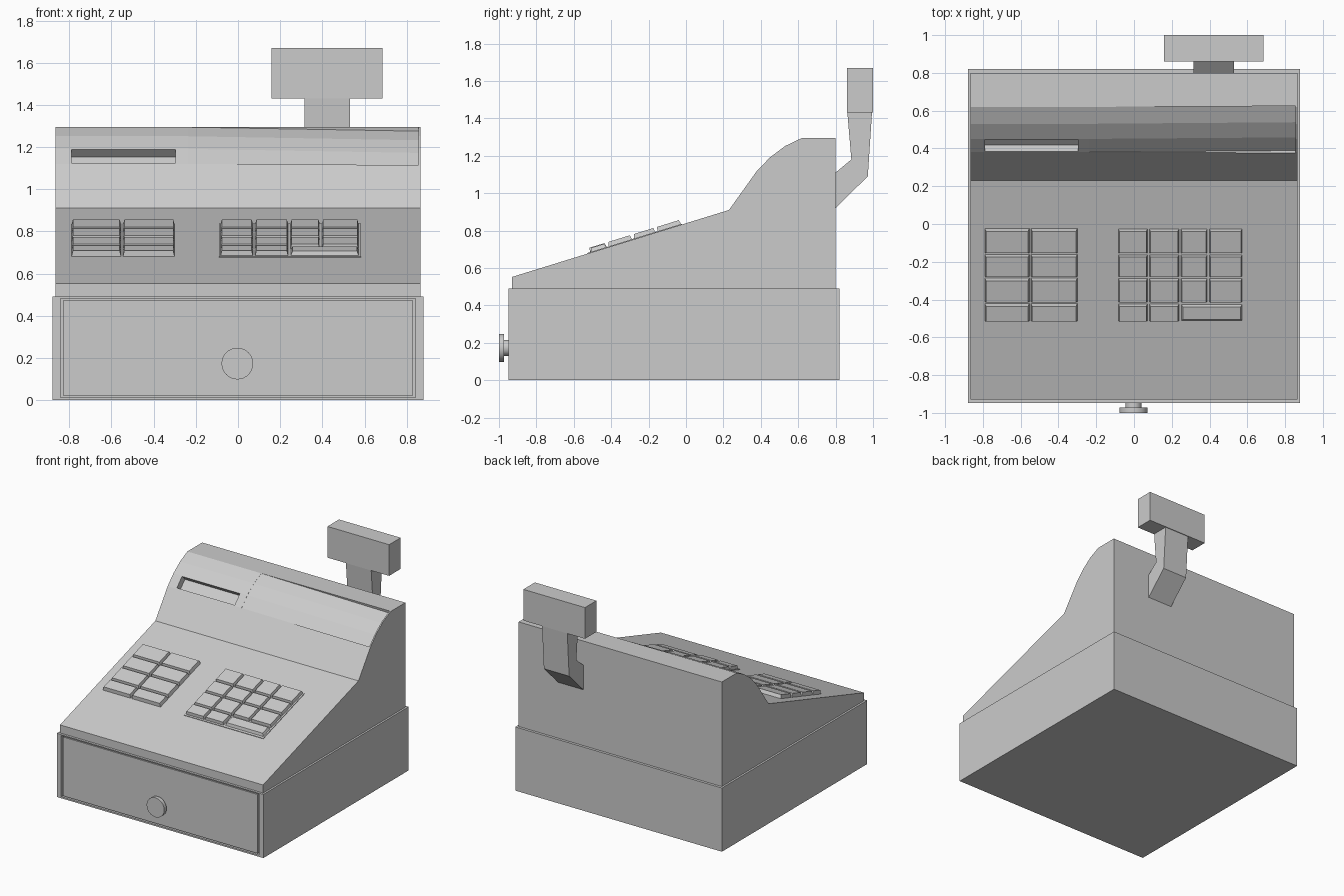
import bpy, bmesh, math
from mathutils import Matrix, Vector

if "Cube" in bpy.data.objects:
    bpy.data.objects.remove(bpy.data.objects["Cube"])


def make(name, bm):
    bmesh.ops.recalc_face_normals(bm, faces=bm.faces)
    me = bpy.data.meshes.new(name)
    bm.to_mesh(me)
    bm.free()
    ob = bpy.data.objects.new(name, me)
    bpy.context.collection.objects.link(ob)
    return ob


def loft(name, sec_a, sec_b, xa, xb):
    """Solid between two (y, z) sections at xa and xb."""
    bm = bmesh.new()
    a = [bm.verts.new((xa, y, z)) for y, z in sec_a]
    b = [bm.verts.new((xb, y, z)) for y, z in sec_b]
    bm.faces.new(a)
    bm.faces.new(b[::-1])
    n = len(a)
    for i in range(n):
        j = (i + 1) % n
        bm.faces.new((a[i], b[i], b[j], a[j]))
    return make(name, bm)


def box(name, x0, x1, y0, y1, z0, z1):
    sec = [(y0, z0), (y1, z0), (y1, z1), (y0, z1)]
    return loft(name, sec, sec, x0, x1)


def cut(ob, cutter):
    cutter.hide_render = True
    m = ob.modifiers.new("cut", 'BOOLEAN')
    m.operation, m.object, m.solver = 'DIFFERENCE', cutter, 'EXACT'
    bpy.context.view_layer.objects.active = ob
    bpy.ops.object.modifier_apply(modifier=m.name)
    bpy.data.objects.remove(cutter)


# Drawer housing with recessed opening, and drawer front
base = box("drawer_housing", -0.88, 0.88, -0.948, 0.82, 0, 0.49)
cut(base, box("drawer_cutter", -0.842, 0.842, -1.0, -0.91, 0.012, 0.482))
box("drawer_front", -0.828, 0.828, -0.944, -0.90, 0.02, 0.474)

# Drawer knob
bm = bmesh.new()
for r, y0, y1 in ((0.043, -0.975, -0.94), (0.075, -1.0, -0.972)):
    bmesh.ops.create_cone(
        bm, cap_ends=True, segments=32, radius1=r, radius2=r, depth=y1 - y0,
        matrix=Matrix.Translation((-0.003, (y0 + y1) / 2, 0.173))
        @ Matrix.Rotation(math.pi / 2, 4, 'X'))
knob = make("drawer_knob", bm)
bpy.context.view_layer.objects.active = knob
knob.select_set(True)
bpy.ops.object.shade_smooth_by_angle()

# Register body with faceted hood
hood = [(0.38, 1.12), (0.45, 1.192), (0.53, 1.252), (0.62, 1.295)]
profile = [(-0.93, 0.49), (-0.93, 0.552), (0.23, 0.91)] + hood + [(0.80, 1.295), (0.80, 0.49)]
body = loft("body", profile, profile, -0.865, 0.865)


# Display window in the hood, deepening to the right
def window(d):
    return ([(y + 0.4 * d, z - 0.9 * d) for y, z in hood]
            + [(0.60, 1.40), (0.31, 1.19)])


cut(body, loft("display_cutter", window(0.001), window(0.022), -0.235, 0.855))

# Receipt slot
slot = box("slot_cutter", -0.79, -0.297, -0.045, 0.045, -0.05, 0.05)
slot.matrix_world = (Matrix.Translation((0, 0.416, 1.156))
                     @ Matrix.Rotation(math.radians(45), 4, 'X'))
bpy.context.view_layer.update()
cut(body, slot)

# Keys: tapered blocks lying on the sloping panel
ANGLE = math.atan2(0.91 - 0.552, 1.16)


def key(name, x0, x1, y0, y1, h=0.027, inset=0.009, front=0.009):
    bm = bmesh.new()
    bmesh.ops.create_cube(bm, size=1)
    w, l = x1 - x0, (y1 - y0) / math.cos(ANGLE)
    for v in bm.verts:
        top = v.co.z > 0
        sx, sy = math.copysign(1, v.co.x), math.copysign(1, v.co.y)
        ins_y = front if sy < 0 else inset
        v.co = Vector((sx * (w / 2 - top * inset),
                       sy * (l / 2 - top * ins_y), h if top else -0.01))
    yc = (y0 + y1) / 2
    bm.transform(Matrix.Translation(((x0 + x1) / 2, yc, 0.552 + (yc + 0.93) * math.tan(ANGLE)))
                 @ Matrix.Rotation(ANGLE, 4, 'X'))
    return make(name, bm)


rows = [(-0.155, -0.022), (-0.28, -0.159), (-0.415, -0.284), (-0.516, -0.419)]
left_cols = [(-0.792, -0.552), (-0.548, -0.298)]
right_cols = [(-0.086, 0.074), (0.078, 0.241), (0.245, 0.391), (0.395, 0.575)]
for r, (y0, y1) in enumerate(rows):
    for c, (x0, x1) in enumerate(left_cols):
        key(f"function_key_{r}_{c}", x0, x1, y0, y1)
    for c, (x0, x1) in enumerate(right_cols):
        if r < 3 or c < 2:
            key(f"number_key_{r}_{c}", x0, x1, y0, y1)
key("wide_key", 0.245, 0.578, *rows[3], h=0.024, inset=0.014, front=0.018)
key("number_key_plate", -0.092, 0.584, -0.526, -0.02, h=0.004, inset=0.001, front=0.001)

# Customer display: bent arm and head
arm = [(0.79, 0.91), (0.80, 0.92), (0.972, 1.09), (0.995, 1.44),
       (0.862, 1.44), (0.884, 1.18), (0.80, 1.11), (0.79, 1.10)]
loft("display_arm", arm, arm, 0.315, 0.53)
box("display_head", 0.16, 0.685, 0.86, 1.0, 1.43, 1.67)
